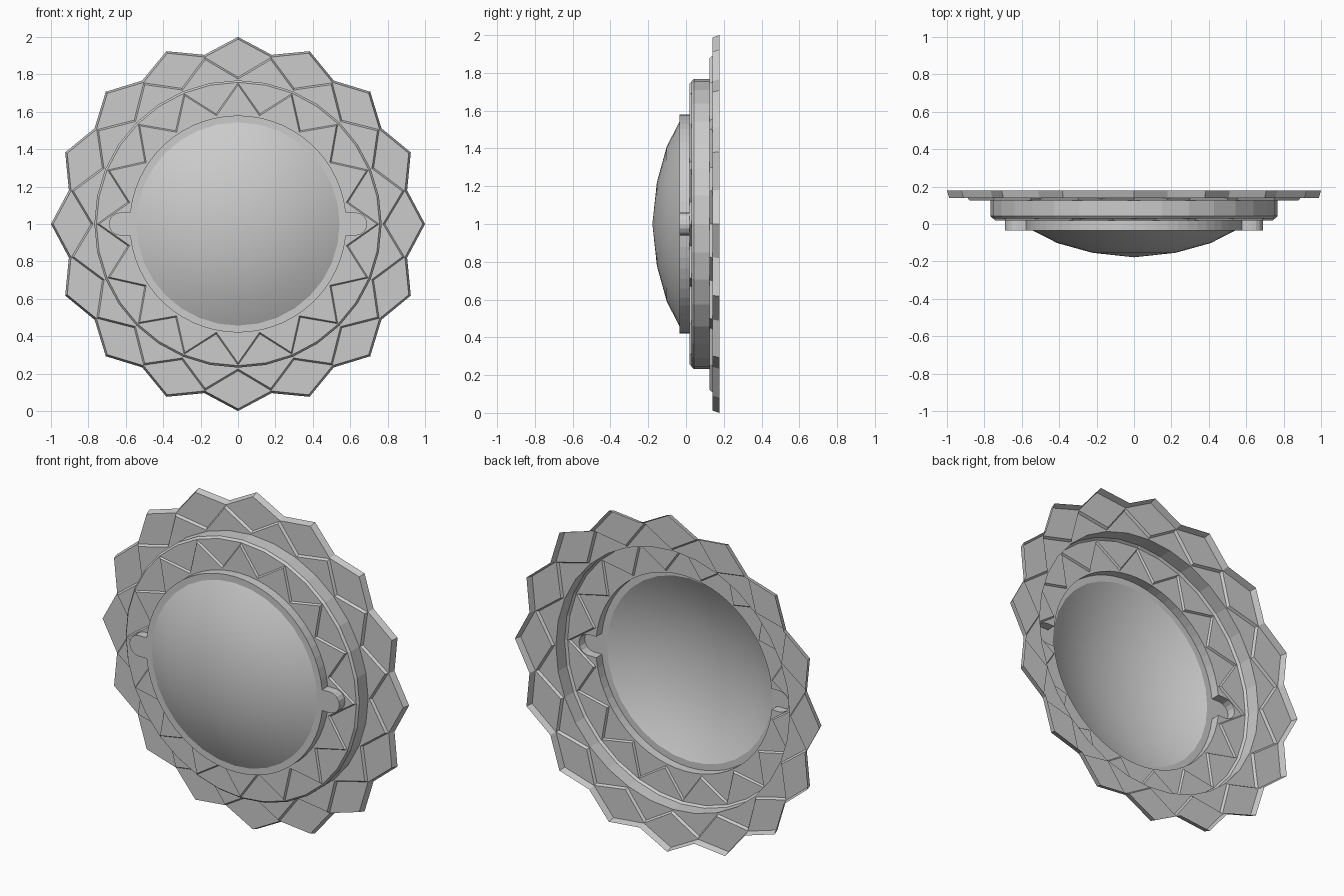
import bpy, bmesh
from math import sin, cos, asin, pi, radians
from mathutils import Vector

if "Cube" in bpy.data.objects:
    bpy.data.objects.remove(bpy.data.objects["Cube"])

CZ = 1.0  # height of the disc centre


def star(tip, valley, y, offset=0):
    # 16-pointed outline in the XZ plane
    return [((tip if (i + offset) % 2 == 0 else valley) * cos(i * pi / 16), y,
             (tip if (i + offset) % 2 == 0 else valley) * sin(i * pi / 16)) for i in range(32)]


def circle(r, y, n=32):
    return [(r * cos(i * 2 * pi / n), y, r * sin(i * 2 * pi / n)) for i in range(n)]


def lugged_circle(r, y, lug_x=0.628, lug_r=0.062):
    # circle with a round-ended lug on the left and the right
    half = []
    for i in range(-4, 5):
        a = i * pi / 8
        half.append((lug_x + lug_r * cos(a), lug_r * sin(a)))
    a0 = asin(lug_r / r)
    for i in range(29):
        a = a0 + (pi - 2 * a0) * i / 28
        half.append((r * cos(a), r * sin(a)))
    return [(x, y, z) for x, z in half] + [(-x, y, -z) for x, z in half]


def shell(name, loops, hole=None, cap=False, smooth=False):
    # walls between successive loops, then a flat front down to the hole loop
    bm = bmesh.new()
    rings = [[bm.verts.new(p) for p in loop] for loop in loops]
    for a, b in zip(rings, rings[1:]):
        n = len(a)
        for i in range(n):
            j = (i + 1) % n
            bm.faces.new((a[i], a[j], b[j], b[i]))
    if cap:
        last = rings[-1]
        apex = bm.verts.new(cap)
        for i in range(len(last)):
            bm.faces.new((last[i], last[(i + 1) % len(last)], apex))
    if hole:
        inner = [bm.verts.new(p) for p in hole]
        edges = []
        for ring in (rings[-1], inner):
            for i in range(len(ring)):
                pair = (ring[i], ring[(i + 1) % len(ring)])
                edges.append(bm.edges.get(pair) or bm.edges.new(pair))
        bmesh.ops.triangle_fill(bm, edges=edges, use_beauty=True, normal=(0, -1, 0))
    bm.normal_update()
    for f in bm.faces:
        c = f.calc_center_median()
        if f.normal.dot(Vector((c.x, -1, c.z))) < 0:
            f.normal_flip()
        f.smooth = smooth
    me = bpy.data.meshes.new(name)
    bm.to_mesh(me)
    bm.free()
    ob = bpy.data.objects.new(name, me)
    ob.location.z = CZ
    bpy.context.collection.objects.link(ob)
    return ob


# outer and second petal layers
shell("outer_petals", [star(1.0, 0.922, 0.178), star(0.988, 0.91, 0.14)],
      star(0.785, 0.915, 0.14) and star(0.785, 0.908, 0.14))
shell("second_petals", [star(0.785, 0.908, 0.14), star(0.775, 0.896, 0.125)],
      circle(0.768, 0.125))

# raised round band with chamfered edge
shell("round_band", [circle(0.768, 0.125), circle(0.768, 0.043), circle(0.757, 0.03)],
      star(0.754, 0.6, 0.03))

# star-shaped inner layer
shell("inner_star", [star(0.754, 0.6, 0.03), star(0.743, 0.59, 0.019)],
      lugged_circle(0.58, 0.019))

# bezel ring with two side lugs
shell("lugged_bezel", [lugged_circle(0.58, 0.019), lugged_circle(0.58, -0.034)],
      circle(0.543, -0.034))

# smooth domed lens
shell("dome", [circle(0.543, -0.034), circle(0.41, -0.102), circle(0.222, -0.154)],
      cap=(0, -0.178, 0), smooth=True)
